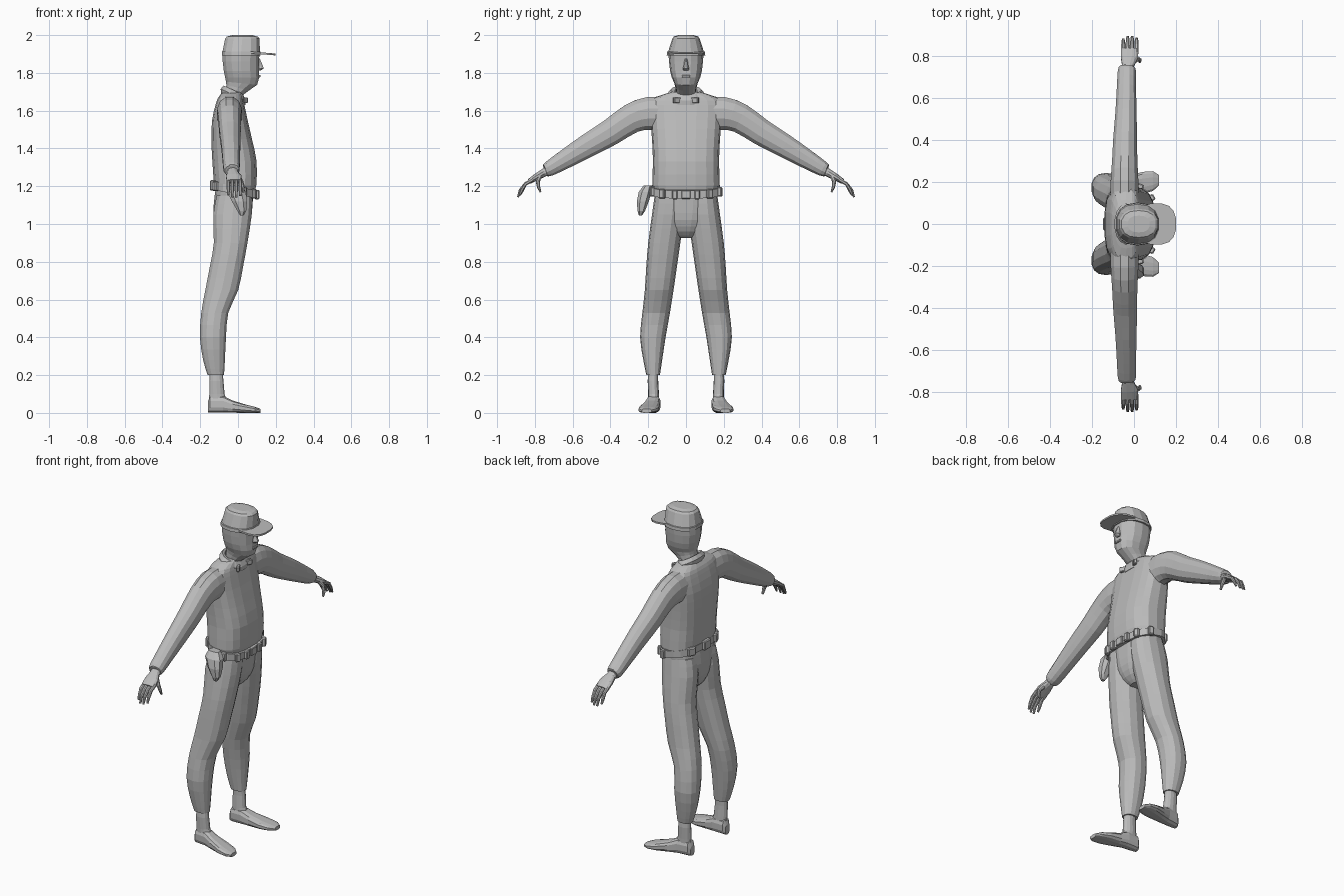
import bpy, bmesh, math
from mathutils import Vector, Matrix

grey = bpy.data.materials.new("plain_grey")
grey.diffuse_color = (0.5, 0.5, 0.5, 1)


def finish(name, bm):
    bmesh.ops.recalc_face_normals(bm, faces=bm.faces[:])
    me = bpy.data.meshes.new(name)
    bm.to_mesh(me)
    bm.free()
    me.materials.append(grey)
    ob = bpy.data.objects.new(name, me)
    bpy.context.collection.objects.link(ob)
    return ob


def ring(c, u, v, p=2.2, n=14):
    """Superellipse ring around c spanned by vectors u and v."""
    c, u, v = Vector(c), Vector(u), Vector(v)
    out = []
    for i in range(n):
        a = 2 * math.pi * (i + 0.5) / n
        f = lambda t: math.copysign(abs(t) ** (2 / p), t)
        out.append(c + u * f(math.cos(a)) + v * f(math.sin(a)))
    return out


def level(z, x0, x1, y0, y1, p=2.2, tilt=0, n=14):
    """Horizontal ring with given extents, tilted along x."""
    rx = (x1 - x0) / 2
    return ring(((x0 + x1) / 2, (y0 + y1) / 2, z), (rx, 0, tilt * rx), (0, (y1 - y0) / 2, 0), p, n)


def refine(rows):
    """Insert a smooth midpoint between consecutive number rows."""
    out = []
    for i in range(len(rows) - 1):
        a, b = rows[i], rows[i + 1]
        pa, nb = rows[max(i - 1, 0)], rows[min(i + 2, len(rows) - 1)]
        out += [a, [(9 * (q + r) - o - s) / 16 for o, q, r, s in zip(pa, a, b, nb)]]
    return out + [rows[-1]]


def loft(name, rings, closed=False):
    bm = bmesh.new()
    vs = [[bm.verts.new(p) for p in r] for r in rings]
    n = len(vs[0])
    for k in range(len(vs) if closed else len(vs) - 1):
        a, b = vs[k], vs[(k + 1) % len(vs)]
        for i in range(n):
            bm.faces.new((a[i], a[(i + 1) % n], b[(i + 1) % n], b[i]))
    if not closed:
        bm.faces.new(vs[0])
        bm.faces.new(vs[-1])
    return finish(name, bm)


def tube(name, rows, p=2.2, n=12):
    """Limb through rows of x, y, z, half width, half thickness."""
    rings = []
    for i, (x, y, z, w, t) in enumerate(rows):
        d = Vector(rows[min(i + 1, len(rows) - 1)][:3]) - Vector(rows[max(i - 1, 0)][:3])
        v = d.cross(Vector((1, 0, 0))).normalized()
        u = v.cross(d).normalized()
        rings.append(ring((x, y, z), u * w, v * t, p, n))
    return loft(name, rings)


def box(name, loc, size, turn=0):
    bm = bmesh.new()
    bmesh.ops.create_cube(bm, size=1)
    bmesh.ops.scale(bm, vec=size, verts=bm.verts)
    bmesh.ops.bevel(bm, geom=bm.edges[:], offset=min(size) * 0.2, segments=1, affect='EDGES')
    bmesh.ops.transform(bm, matrix=Matrix.Translation(loc) @ Matrix.Rotation(turn, 4, 'Z'), verts=bm.verts)
    return finish(name, bm)


# Torso: z, back x, front x, half width
torso = refine([(1.175, -0.118, 0.088, 0.165), (1.205, -0.127, 0.098, 0.178), (1.33, -0.137, 0.1, 0.175),
                (1.45, -0.142, 0.075, 0.18), (1.55, -0.138, 0.052, 0.188), (1.63, -0.12, 0.035, 0.19),
                (1.67, -0.105, 0.025, 0.165), (1.7, -0.08, 0.015, 0.07)])
loft("jumper", [level(z, a, b, -w, w, 2.8, n=18) for z, a, b, w in torso])

# Pelvis
loft("trouser_seat", [level(z, a, b, -w, w, 2.4, n=18) for z, a, b, w in refine([
    (1.2, -0.118, 0.085, 0.168), (1.1, -0.13, 0.078, 0.163), (1.02, -0.125, 0.07, 0.128),
    (0.96, -0.1, 0.045, 0.09), (0.925, -0.065, 0.01, 0.04)])])

# Head and neck
loft("head", [level(z, a, b, -w, w, 2.4, t) for z, a, b, w, t in [
    (1.64, -0.07, 0.02, 0.05, 0), (1.69, -0.066, 0.03, 0.052, -0.1), (1.722, -0.063, 0.06, 0.055, -0.25),
    (1.745, -0.065, 0.103, 0.062, -0.1), (1.775, -0.07, 0.114, 0.075, 0), (1.81, -0.077, 0.112, 0.084, 0),
    (1.86, -0.083, 0.113, 0.09, 0), (1.905, -0.083, 0.116, 0.093, 0)]])
loft("nose", [level(z, 0.09, f, -w, w, 2, n=8) for z, f, w in [
    (1.875, 0.117, 0.008), (1.84, 0.132, 0.013), (1.823, 0.138, 0.019), (1.812, 0.12, 0.014)]])
box("lips", (0.111, 0, 1.783), (0.016, 0.045, 0.014))

# Cap
loft("cap_crown", [level(z, a, b, -w, w, 2.4) for z, a, b, w in [
    (1.893, -0.088, 0.122, 0.102), (1.912, -0.088, 0.122, 0.1), (1.914, -0.084, 0.118, 0.094),
    (1.982, -0.07, 0.116, 0.072), (1.993, -0.06, 0.105, 0.064), (2.0, -0.03, 0.075, 0.04)]])
loft("cap_brim", [level(z, 0.01, 0.2, -0.098, 0.098, 2.7, -0.08, 16) for z in (1.9, 1.91)])

# Collar: sloping open band plus two points
loft("collar", [level(z, -0.025 - a, -0.025 + a, -w, w, 2.2, -0.45, 16) for z, a, w in [
    (1.658, 0.066, 0.097), (1.685, 0.068, 0.1), (1.71, 0.052, 0.08), (1.705, 0.044, 0.06), (1.66, 0.046, 0.065)]], True)
for s in (-1, 1):
    box("collar_point", (0.034, s * 0.045, 1.655), (0.018, 0.05, 0.03), -s * 0.5)

# Belt with buckle, pouches and holster
loft("belt", [level(z, -0.015 - a, -0.015 + a, -w, w, 2.7, -0.2, 20) for z, a, w in [
    (1.158, 0.116, 0.182), (1.2, 0.116, 0.182), (1.2, 0.095, 0.16), (1.158, 0.095, 0.16)]], True)
box("buckle", (0.102, 0, 1.156), (0.016, 0.05, 0.045))
for s in (-1, 1):
    for y, x, turn in [(0.06, 0.1, 0), (0.125, 0.085, 0.5), (0.178, 0.03, 1.3)]:
        box("front_pouch", (x, s * y, 1.176 - 0.2 * x), (0.026, 0.03, 0.05), s * turn)
    box("rear_pouch", (-0.115, s * 0.115, 1.2), (0.03, 0.05, 0.05), -s * 0.4)
box("back_pouch", (-0.136, 0, 1.205), (0.024, 0.06, 0.055))
loft("holster", [level(z, a, b, y0, y1, 2.6, n=8) for z, a, b, y0, y1 in [
    (1.205, -0.05, 0.02, -0.225, -0.178), (1.17, -0.06, 0.045, -0.252, -0.18), (1.12, -0.035, 0.05, -0.262, -0.195),
    (1.07, -0.005, 0.045, -0.258, -0.215), (1.045, 0.01, 0.03, -0.25, -0.232)]])

arm = [(-0.045, 0.1, 1.58, 0.068, 0.095), (-0.045, 0.2, 1.585, 0.068, 0.09), (-0.044, 0.29, 1.558, 0.062, 0.08),
       (-0.042, 0.4, 1.485, 0.058, 0.072), (-0.038, 0.52, 1.415, 0.052, 0.064), (-0.036, 0.64, 1.343, 0.047, 0.052),
       (-0.034, 0.725, 1.292, 0.044, 0.041), (-0.033, 0.745, 1.282, 0.036, 0.032)]
leg = [(1.15, -0.115, 0.078, 0.01, 0.166), (1.05, -0.133, 0.075, 0.01, 0.18), (0.9, -0.13, 0.052, 0.03, 0.2),
       (0.78, -0.15, 0.03, 0.047, 0.21), (0.65, -0.175, 0.003, 0.066, 0.218), (0.53, -0.196, -0.05, 0.085, 0.231),
       (0.4, -0.203, -0.062, 0.108, 0.243), (0.28, -0.186, -0.068, 0.126, 0.226), (0.2, -0.162, -0.073, 0.138, 0.21)]
ankle = [(0.21, -0.15, -0.08, 0.147, 0.2), (0.17, -0.152, -0.076, 0.147, 0.203), (0.1, -0.153, -0.07, 0.143, 0.2),
         (0.04, -0.155, -0.05, 0.14, 0.2)]
# Foot: x, centre y, height, half width
foot = [(-0.16, 0.167, 0.06, 0.02), (-0.148, 0.168, 0.09, 0.032), (-0.08, 0.172, 0.092, 0.038),
        (-0.03, 0.182, 0.067, 0.044), (0.04, 0.195, 0.045, 0.054), (0.09, 0.204, 0.032, 0.048), (0.118, 0.208, 0.022, 0.026)]

for s, side in ((-1, "right"), (1, "left")):
    flip = lambda rows: [(r[0], s * r[1], *r[2:]) for r in rows]
    # Sleeve and hand
    tube(side + "_sleeve", flip(refine(arm)))
    tube(side + "_palm", flip([(-0.03, 0.72, 1.29, 0.028, 0.024), (-0.028, 0.755, 1.27, 0.03, 0.022),
                               (-0.022, 0.79, 1.25, 0.042, 0.019), (-0.02, 0.83, 1.225, 0.042, 0.014)]))
    for k in range(4):
        x, e = -0.051 + 0.021 * k, (-0.012, 0, 0, -0.008)[k]
        tube(side + "_finger", flip([(x, 0.81, 1.235, 0.011, 0.011), (x, 0.85, 1.212, 0.0105, 0.01),
                                     (x, 0.877 + e, 1.18, 0.009, 0.009), (x, 0.89 + e, 1.142 - e, 0.006, 0.005)]), n=8)
    tube(side + "_thumb", flip([(0.0, 0.775, 1.25, 0.014, 0.013), (0.018, 0.785, 1.225, 0.011, 0.011),
                                (0.027, 0.78, 1.195, 0.01, 0.009), (0.028, 0.77, 1.168, 0.006, 0.005)]), n=8)
    # Trouser leg, ankle and foot
    loft(side + "_trouser_leg", [level(z, a, b, s * c, s * d, 2.3) for z, a, b, c, d in refine(leg)])
    loft(side + "_ankle", [level(z, a, b, s * c, s * d) for z, a, b, c, d in ankle])
    loft(side + "_foot", [ring((x, s * y, h / 2), (0, w, 0), (0, 0, h / 2), 2.8, 12) for x, y, h, w in foot])
